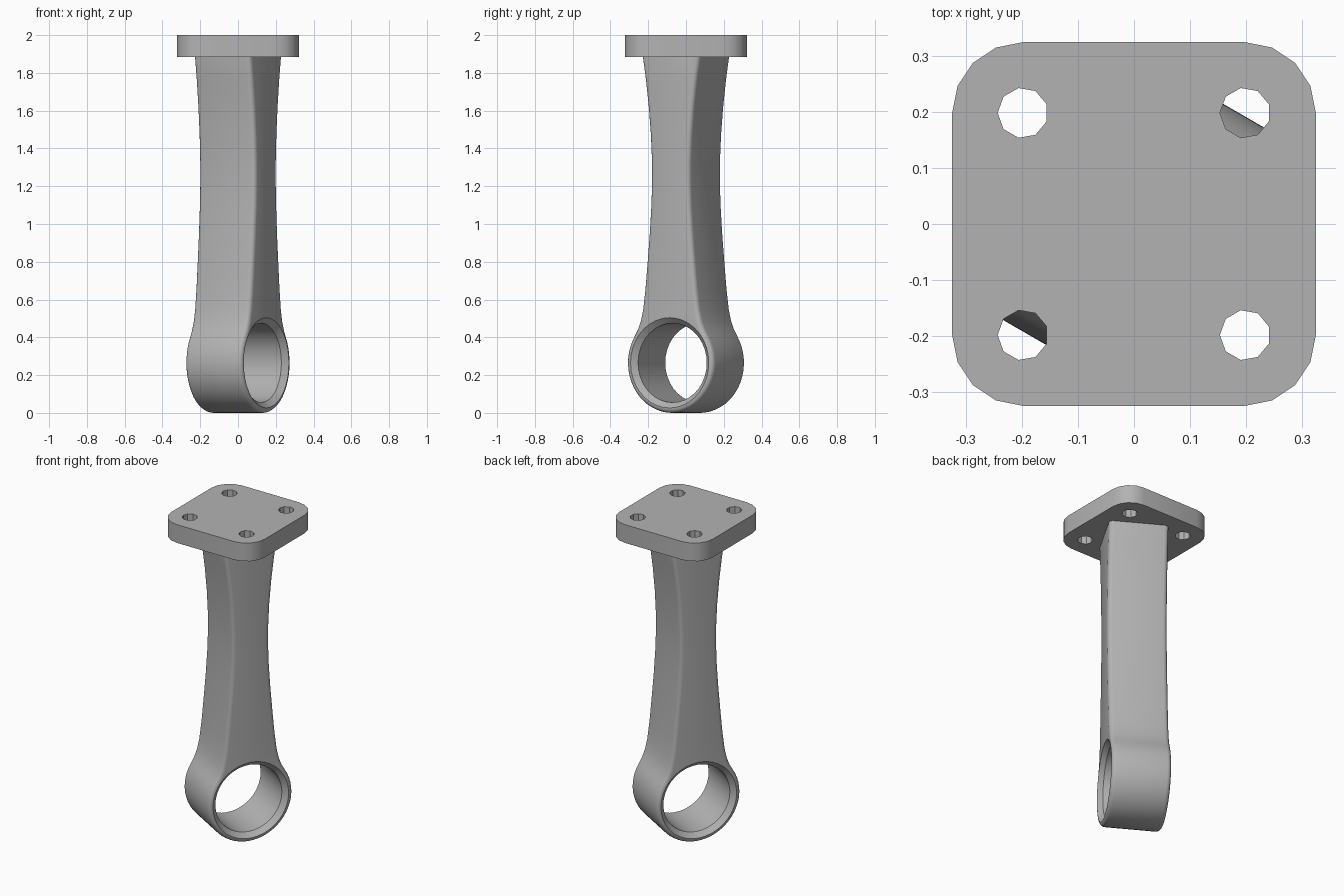
import bpy, bmesh, math
from mathutils import Matrix

if "Cube" in bpy.data.objects:
    bpy.data.objects.remove(bpy.data.objects["Cube"], do_unlink=True)

steel = bpy.data.materials.new("plain grey")
steel.use_nodes = True
GREY = (0.45, 0.45, 0.45, 1)
steel.diffuse_color = GREY
steel.node_tree.nodes["Principled BSDF"].inputs["Base Color"].default_value = GREY


def prism(name, points, offset):
    """Closed outline of 3D points extruded along offset."""
    bm = bmesh.new()
    face = bm.faces.new([bm.verts.new(p) for p in points])
    new = bmesh.ops.extrude_face_region(bm, geom=[face])["geom"]
    bmesh.ops.translate(bm, vec=offset, verts=[v for v in new if isinstance(v, bmesh.types.BMVert)])
    bmesh.ops.recalc_face_normals(bm, faces=bm.faces)
    mesh = bpy.data.meshes.new(name)
    bm.to_mesh(mesh)
    bm.free()
    obj = bpy.data.objects.new(name, mesh)
    bpy.context.collection.objects.link(obj)
    mesh.materials.append(steel)
    return obj


def activate(obj):
    bpy.ops.object.select_all(action="DESELECT")
    obj.select_set(True)
    bpy.context.view_layer.objects.active = obj


def cut(obj, cutter):
    activate(obj)
    mod = obj.modifiers.new("cut", "BOOLEAN")
    mod.object, mod.operation, mod.solver = cutter, "DIFFERENCE", "EXACT"
    bpy.ops.object.modifier_apply(modifier=mod.name)
    bpy.data.objects.remove(cutter, do_unlink=True)


def arc(radius, start, end, steps):
    angles = [math.radians(start + (end - start) * i / steps) for i in range(steps + 1)]
    return [(radius * math.cos(a), radius * math.sin(a)) for a in angles]


# Rod: waisted shank flowing into a round eye, extruded across its thickness
HALF, EYE, EYE_Z, ROUND = 0.173, 0.265, 0.265, 0.025
flank = [(0.205, 0.44), (0.187, 0.485), (0.172, 0.55), (0.158, 0.66), (0.145, 0.8),
         (0.132, 0.95), (0.122, 1.1), (0.118, 1.22), (0.118, 1.32), (0.125, 1.47),
         (0.138, 1.62), (0.155, 1.76), (0.175, 1.89), (0.175, 1.94)]
eye = [(y, EYE_Z + z) for y, z in arc(EYE, -212, 32, 36)]
outline = eye + flank + [(-y, z) for y, z in reversed(flank)]
rod = prism("rod", [(-HALF, y, z) for y, z in outline], (2 * HALF, 0, 0))
activate(rod)
bevel = rod.modifiers.new("rounded edges", "BEVEL")
bevel.width, bevel.segments = ROUND, 4
bevel.limit_method, bevel.angle_limit = "ANGLE", math.radians(60)
bpy.ops.object.modifier_apply(modifier=bevel.name)

# Bore with a chamfer at both mouths, lathed about the eye axis
BORE, MOUTH = 0.21, 0.239
bm = bmesh.new()
rings = []
for x, r in [(-HALF - 0.03, MOUTH + 0.03), (-HALF + 0.029, BORE),
             (HALF - 0.029, BORE), (HALF + 0.03, MOUTH + 0.03)]:
    # the mouths run past the faces at the chamfer slope
    rings.append([bm.verts.new((x, y, EYE_Z + z)) for y, z in arc(r, 0, 360, 36)[:-1]])
for a, b in zip(rings, rings[1:]):
    for i in range(len(a)):
        j = (i + 1) % len(a)
        bm.faces.new((a[i], a[j], b[j], b[i]))
bm.faces.new(rings[0])
bm.faces.new(rings[-1])
bmesh.ops.recalc_face_normals(bm, faces=bm.faces)
mesh = bpy.data.meshes.new("bore_cutter")
bm.to_mesh(mesh)
bm.free()
mesh.materials.append(steel)
bore = bpy.data.objects.new("bore_cutter", mesh)
bpy.context.collection.objects.link(bore)
cut(rod, bore)
rod.data.transform(Matrix.Rotation(math.radians(-30), 4, "Z"))

# Mounting plate: rounded square with four bolt holes
SIDE, CORNER, BASE, TOP = 0.324, 0.126, 1.885, 2.0
inner = SIDE - CORNER
corners = []
for sx, sy, start in [(1, 1, 0), (-1, 1, 90), (-1, -1, 180), (1, -1, 270)]:
    corners += [(sx * inner + x, sy * inner + y, BASE)
                for x, y in arc(CORNER, start, start + 90, 4)]
plate = prism("mounting_plate", corners, (0, 0, TOP - BASE))
for sx in (-1, 1):
    for sy in (-1, 1):
        hole = [(sx * 0.198 + x, sy * 0.198 + y, BASE - 0.1)
                for x, y in arc(0.045, 180, 540, 9)[:-1]]
        cut(plate, prism("hole_cutter", hole, (0, 0, 0.4)))

for obj in (rod, plate):
    activate(obj)
    bpy.ops.object.shade_smooth_by_angle(angle=math.radians(30))
